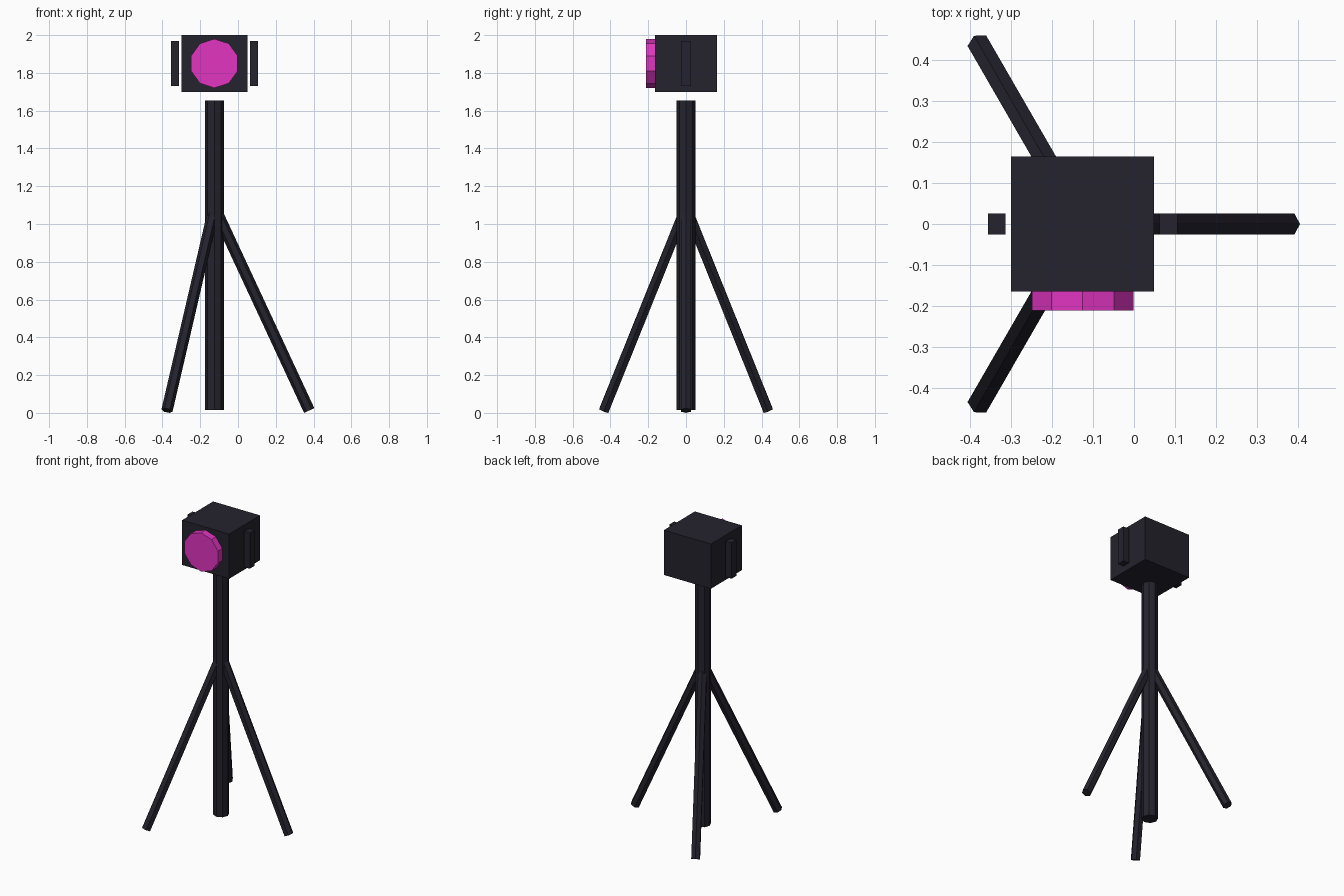
import bpy, math
from mathutils import Vector

if "Cube" in bpy.data.objects:
    bpy.data.objects.remove(bpy.data.objects["Cube"])

CX = -0.125  # tripod axis


def material(name, rgb):
    m = bpy.data.materials.new(name)
    m.diffuse_color = (*rgb, 1)
    m.use_nodes = True
    m.node_tree.nodes["Principled BSDF"].inputs["Base Color"].default_value = m.diffuse_color
    return m


dark = material("dark_metal", (0.018, 0.016, 0.026))
pink = material("pink_glass", (0.75, 0.035, 0.53))


def finish(name, mat):
    o = bpy.context.object
    o.name = name
    o.data.materials.append(mat)
    return o


def box(name, center, size, mat):
    bpy.ops.mesh.primitive_cube_add(size=1, location=center)
    bpy.context.object.scale = size
    return finish(name, mat)


def rod(name, a, b, radius, sides, mat, spin=0.0):
    # Prism from a to b, spun about its own axis
    a, b = Vector(a), Vector(b)
    bpy.ops.mesh.primitive_cylinder_add(
        vertices=sides, radius=radius, depth=(b - a).length, location=(a + b) / 2)
    o = finish(name, mat)
    turn = (b - a).to_track_quat('Z', 'Y').to_matrix().to_4x4()
    o.rotation_euler = turn.to_euler()
    for v in o.data.vertices:
        x, y = v.co.x, v.co.y
        v.co.x = x * math.cos(spin) - y * math.sin(spin)
        v.co.y = x * math.sin(spin) + y * math.cos(spin)
    return o


# Lamp head, lens and side brackets
box("lamp_head", (CX, 0, 1.85), (0.348, 0.328, 0.30), dark)
rod("lens", (CX, -0.15, 1.85), (CX, -0.211, 1.85), 0.13, 10, pink)
for side, s in (("left", -1), ("right", 1)):
    box(side + "_bracket", (CX + s * 0.209, 0, 1.85), (0.043, 0.052, 0.24), dark)

# Centre pole
rod("pole", (CX, 0, 0.016), (CX, 0, 1.655), 0.05, 8, dark)

# Three splayed legs, each with a corner facing outward
for i in range(3):
    bpy.ops.mesh.primitive_cylinder_add(vertices=6, radius=0.03, depth=1.19)
    leg = finish(f"leg_{i + 1}", dark)
    for v in leg.data.vertices:
        v.co.x, v.co.y = v.co.y, -v.co.x
    ang = i * 2 * math.pi / 3
    leg.location = (CX + 0.251 * math.cos(ang), 0.251 * math.sin(ang), 0.552)
    leg.rotation_euler = (0, -math.radians(24.95), ang)
